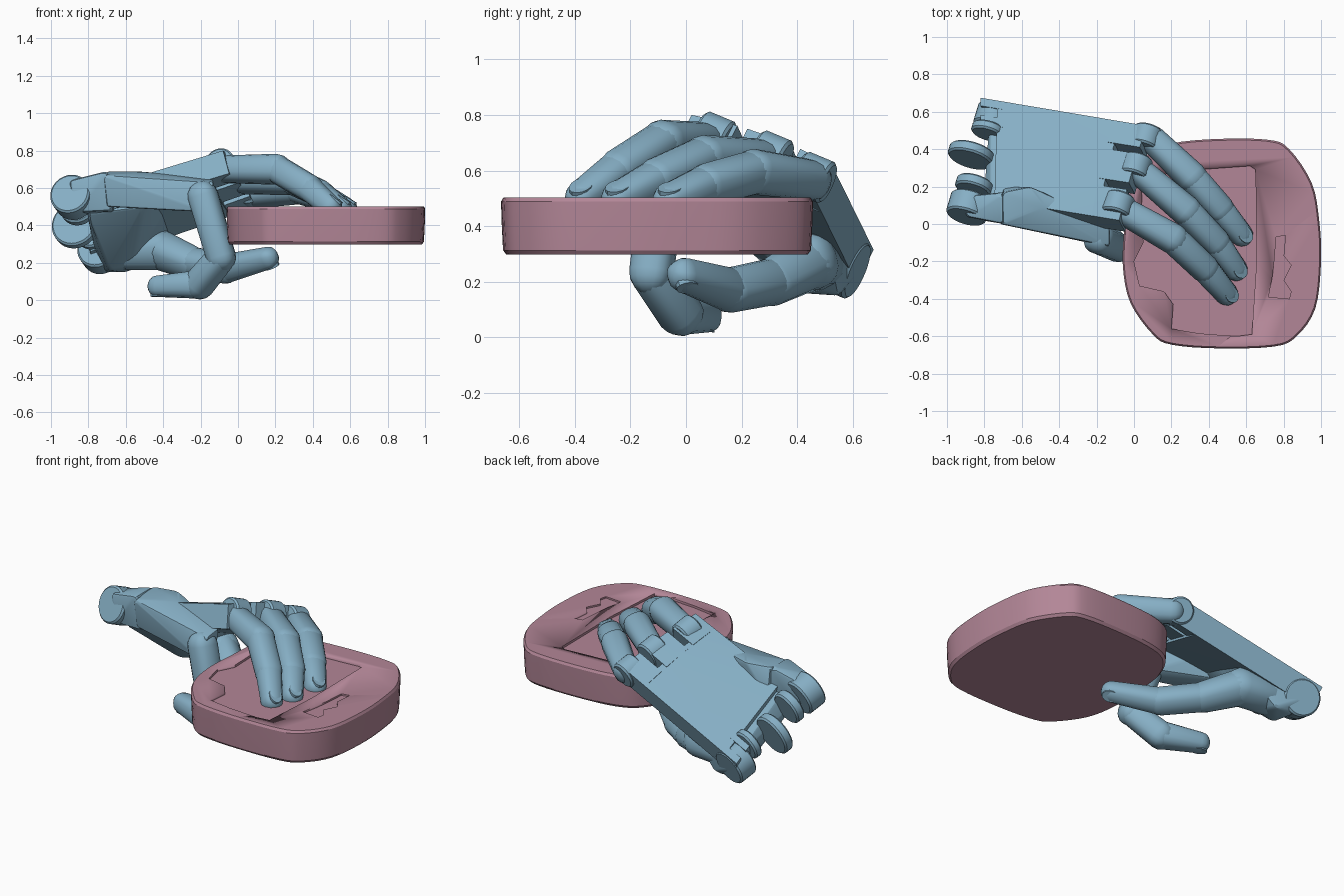
import bpy, bmesh, math
from mathutils import Vector as V, Matrix

if "Cube" in bpy.data.objects:
    bpy.data.objects.remove(bpy.data.objects["Cube"])


def material(name, rgb):
    m = bpy.data.materials.new(name)
    m.diffuse_color = (*rgb, 1)
    m.use_nodes = True
    m.node_tree.nodes["Principled BSDF"].inputs["Base Color"].default_value = m.diffuse_color
    return m


BLUE = material("hand_blue", (0.24, 0.43, 0.56))
PINK = material("slab_pink", (0.45, 0.24, 0.31))


def finish(bm, name, mat, angle=32):
    bmesh.ops.recalc_face_normals(bm, faces=bm.faces)
    me = bpy.data.meshes.new(name)
    bm.to_mesh(me)
    bm.free()
    ob = bpy.data.objects.new(name, me)
    bpy.context.collection.objects.link(ob)
    me.materials.append(mat)
    bpy.ops.object.select_all(action='DESELECT')
    ob.select_set(True)
    bpy.context.view_layer.objects.active = ob
    bpy.ops.object.shade_smooth_by_angle(angle=math.radians(angle))
    return ob


def add_hull(bm, pts):
    """Add the convex hull of pts to bm as its own shell."""
    tmp = bmesh.new()
    for p in pts:
        tmp.verts.new(p)
    bmesh.ops.convex_hull(tmp, input=tmp.verts)
    bmesh.ops.delete(tmp, geom=[v for v in tmp.verts if not v.link_faces], context='VERTS')
    me = bpy.data.meshes.new("tmp")
    tmp.to_mesh(me)
    tmp.free()
    bm.from_mesh(me)
    bpy.data.meshes.remove(me)


def ball(c, r, axes, n=16, rings=8):
    """Slightly squared sphere whose pole lies along axes[2]."""
    def sq(a):
        return math.copysign(abs(a) ** 0.8, a)
    out = []
    for j in range(rings + 1):
        h = math.sin(math.pi * j / rings)
        for i in range(n):
            t = 2 * math.pi * i / n
            out.append(V(c) + r * (axes[0] * sq(math.cos(t)) * h + axes[1] * sq(math.sin(t)) * h
                                   + axes[2] * math.cos(math.pi * j / rings)))
    return out


def block(name, pts, bevel=0.015):
    bm = bmesh.new()
    add_hull(bm, [V(p) for p in pts])
    bmesh.ops.dissolve_limit(bm, angle_limit=0.02, verts=bm.verts, edges=bm.edges)
    if bevel:
        bmesh.ops.bevel(bm, geom=bm.edges[:], offset=bevel, segments=2, affect='EDGES', profile=0.5)
    return finish(bm, name, BLUE, 25)


def digit(name, joints, up):
    """Chain of tapered segments (x, y, z, radius) with a nail on the last one."""
    bm = bmesh.new()
    for i in range(len(joints) - 1):
        a, b = V(joints[i][:3]), V(joints[i + 1][:3])
        ra, rb = joints[i][3], joints[i + 1][3]
        d = (b - a).normalized()
        n = (V(up) - d * V(up).dot(d)).normalized()
        s = d.cross(n)
        add_hull(bm, ball(a + d * 0.012, ra * 0.95, (s, n, d)) + ball(b, rb, (s, n, d)))
    # fingernail
    c = b - d * 0.005 + n * (rb * 0.8)
    nail = [c + d * (0.05 * math.cos(t)) + s * (rb * 0.65 * math.sin(t)) + n * h
            for t in [k * math.pi / 7 for k in range(14)] for h in (-0.025, 0.008)]
    add_hull(bm, nail)
    return finish(bm, name, BLUE)


def disc(name, c, r, thick, axis):
    bm = bmesh.new()
    bmesh.ops.create_cone(bm, cap_ends=True, segments=28, radius1=r, radius2=r, depth=thick)
    bmesh.ops.bevel(bm, geom=[e for e in bm.edges if len(e.link_faces) == 2 and e.calc_face_angle() > 1],
                    offset=0.01, segments=1, affect='EDGES')
    bm.transform(Matrix.Translation(c) @ V(axis).to_track_quat('Z', 'Y').to_matrix().to_4x4())
    return finish(bm, name, BLUE)


def cut(target, cutter):
    cutter.hide_render = True
    cutter.hide_set(True)
    cutter.display_type = 'WIRE'
    mod = target.modifiers.new("cut", 'BOOLEAN')
    mod.operation, mod.object, mod.solver = 'DIFFERENCE', cutter, 'EXACT'


# palm frame: along the hand, across it, and out of its back
ALONG = V((0.93, -0.15, 0.32)).normalized()
ACROSS = V((0.22, 0.88, -0.38))
ACROSS = (ACROSS - ALONG * ACROSS.dot(ALONG)).normalized()
OUT = ALONG.cross(ACROSS)


def on_back(u, v):
    """Point on the back of the hand: u from wrist to knuckles, v from near to far edge."""
    wrist = V((-0.82, 0.14, 0.575)).lerp(V((-0.82, 0.675, 0.315)), v)
    knuckle = V((-0.08, 0.02, 0.80)).lerp(V((0.07, 0.525, 0.62)), v)
    return wrist.lerp(knuckle, u) + OUT * (0.09 * u * v * (1 - v))


def plate(name, u0, u1, v0, v1, depth=0.14):
    pts = [on_back(u, v) for u in (u0, u1) for v in (v0, (v0 + v1) / 2, v1)]
    return block(name, pts + [p - OUT * depth for p in pts], 0)


# back-of-hand plate with prongs at the knuckles and the wrist
plate("palm_plate", 0.1, 0.84, 0, 1)
for i, (v0, v1) in enumerate(((0, 0.31), (0.38, 0.69), (0.76, 1))):
    plate("knuckle_prong_%d" % i, 0.8, 1, v0, v1)
for i, (v0, v1) in enumerate(((0.74, 0.83), (0.92, 1))):
    plate("wrist_prong_%d" % i, 0, 0.14, v0, v1)

# heel of the hand and the outer side bar
block("palm_heel", [(-0.77, 0.14, 0.55), (-0.77, 0.62, 0.31), (-0.76, 0.63, 0.24), (-0.71, 0.55, 0.15),
                    (-0.58, 0.55, 0.15), (-0.56, 0.42, 0.18), (-0.69, 0.40, 0.16), (-0.81, 0.05, 0.46),
                    (-0.5, 0.05, 0.5), (-0.35, 0.2, 0.55), (-0.35, 0.5, 0.38), (-0.5, 0.2, 0.58)])
block("side_bar", [(-0.72, 0.0, 0.67), (-0.70, 0.17, 0.69), (-0.55, 0.20, 0.69), (-0.48, 0.09, 0.685),
                   (-0.13, -0.12, 0.63), (-0.13, 0.0, 0.645), (-0.70, 0.0, 0.50), (-0.70, 0.2, 0.5),
                   (-0.15, -0.12, 0.47), (-0.15, 0.0, 0.48)], 0.012)
block("side_wrist_block", [(-0.90, 0.04, 0.64), (-0.90, 0.15, 0.63), (-0.70, 0.0, 0.69), (-0.70, 0.17, 0.69),
                           (-0.88, 0.03, 0.47), (-0.88, 0.15, 0.45), (-0.66, 0.01, 0.48), (-0.66, 0.17, 0.46)])

# wrist hinge discs
for i, (c, r, t) in enumerate((((-0.885, 0.09, 0.55), 0.11, 0.12), ((-0.855, 0.205, 0.50), 0.10, 0.06),
                               ((-0.87, 0.37, 0.40), 0.125, 0.06), ((-0.78, 0.50, 0.36), 0.09, 0.05),
                               ((-0.74, 0.565, 0.26), 0.11, 0.12))):
    disc("wrist_disc_%d" % i, c, r, t, ACROSS)

# knuckle discs
for i, c in enumerate(((-0.085, 0.10, 0.72), (0.01, 0.305, 0.652), (0.065, 0.46, 0.575))):
    disc("knuckle_disc_%d" % i, c, 0.08, 0.115, ACROSS)

# three fingers resting on the slab
UP = (0.3, 0.2, 1)
digit("finger_near", [(-0.09, 0.09, 0.70, 0.075), (0.21, -0.08, 0.70, 0.08),
                      (0.38, -0.24, 0.60, 0.074), (0.495, -0.375, 0.50, 0.06)], UP)
digit("finger_middle", [(0.02, 0.29, 0.64, 0.075), (0.28, 0.07, 0.645, 0.08),
                        (0.44, -0.10, 0.57, 0.074), (0.545, -0.245, 0.495, 0.06)], UP)
digit("finger_far", [(0.09, 0.46, 0.565, 0.075), (0.31, 0.25, 0.595, 0.08),
                     (0.46, 0.08, 0.55, 0.074), (0.575, -0.06, 0.49, 0.06)], UP)

# little finger curled beneath, and the thumb under the slab
digit("little_finger", [(-0.19, -0.08, 0.57, 0.085), (-0.09, -0.125, 0.23, 0.078),
                        (-0.21, -0.02, 0.085, 0.08), (-0.425, 0.07, 0.075, 0.058)], (-0.2, 0, -1))
digit("thumb", [(-0.60, 0.46, 0.27, 0.11), (-0.42, 0.44, 0.27, 0.105), (-0.25, 0.31, 0.20, 0.085),
                (-0.06, 0.16, 0.17, 0.078), (0.16, -0.01, 0.225, 0.058)], (0.5, 0.3, -1))


# rounded slab with shallow worn recesses
def prism(name, outline, profile):
    """Stack the outline at (height, scale) levels and cap both ends."""
    bm = bmesh.new()
    n = len(outline)
    mx, my = (sum(p[k] for p in outline) / n for k in (0, 1))
    rings = [[bm.verts.new((mx + (x - mx) * k, my + (y - my) * k, z)) for x, y in outline] for z, k in profile]
    bm.faces.new(rings[0][::-1])
    bm.faces.new(rings[-1])
    for lo, hi in zip(rings, rings[1:]):
        for i in range(n):
            bm.faces.new((lo[i], lo[(i + 1) % n], hi[(i + 1) % n], hi[i]))
    return finish(bm, name, PINK, 28)


def rounded(pts, steps=4):
    """Smooth closed curve through pts."""
    out, n = [], len(pts)
    for i in range(n):
        a, b, c, d = (V(pts[(i + k) % n]) for k in (-1, 0, 1, 2))
        for s in range(steps):
            t = s / steps
            out.append(tuple(0.5 * (2 * b + (c - a) * t + (2 * a - 5 * b + 4 * c - d) * t * t
                                    + (3 * b - a - 3 * c + d) * t ** 3)))
    return out


slab = prism("slab", rounded([(0.2, 0.43), (0.45, 0.455), (0.72, 0.45), (0.83, 0.40), (0.95, 0.22), (0.99, 0.02),
                              (1.0, -0.2), (0.97, -0.45), (0.87, -0.6), (0.75, -0.655), (0.45, -0.665),
                              (0.2, -0.645), (0.1, -0.59), (-0.02, -0.42), (-0.06, -0.22), (-0.05, 0.0),
                              (-0.03, 0.2), (0.06, 0.36)][::-1]),
             [(0.297, 0.965), (0.313, 0.987), (0.40, 0.995), (0.488, 1.0), (0.502, 0.985)])
cut(slab, prism("panel_recess", [(0.2, -0.56), (0.35, -0.585), (0.55, -0.6), (0.63, -0.59), (0.655, -0.2),
                                 (0.65, 0.29), (0.62, 0.31), (0.2, 0.28), (0.04, 0.2), (0.05, -0.1), (0.0, -0.2),
                                 (0.03, -0.33), (0.16, -0.36), (0.21, -0.43)], [(0.488, 1), (0.6, 1)]))
cut(slab, prism("worn_patch", [(0.72, -0.39), (0.83, -0.4), (0.84, -0.36), (0.8, -0.3), (0.84, -0.22), (0.8, -0.17),
                               (0.81, -0.06), (0.76, -0.07), (0.75, -0.2), (0.74, -0.28)], [(0.492, 1), (0.6, 1)]))
